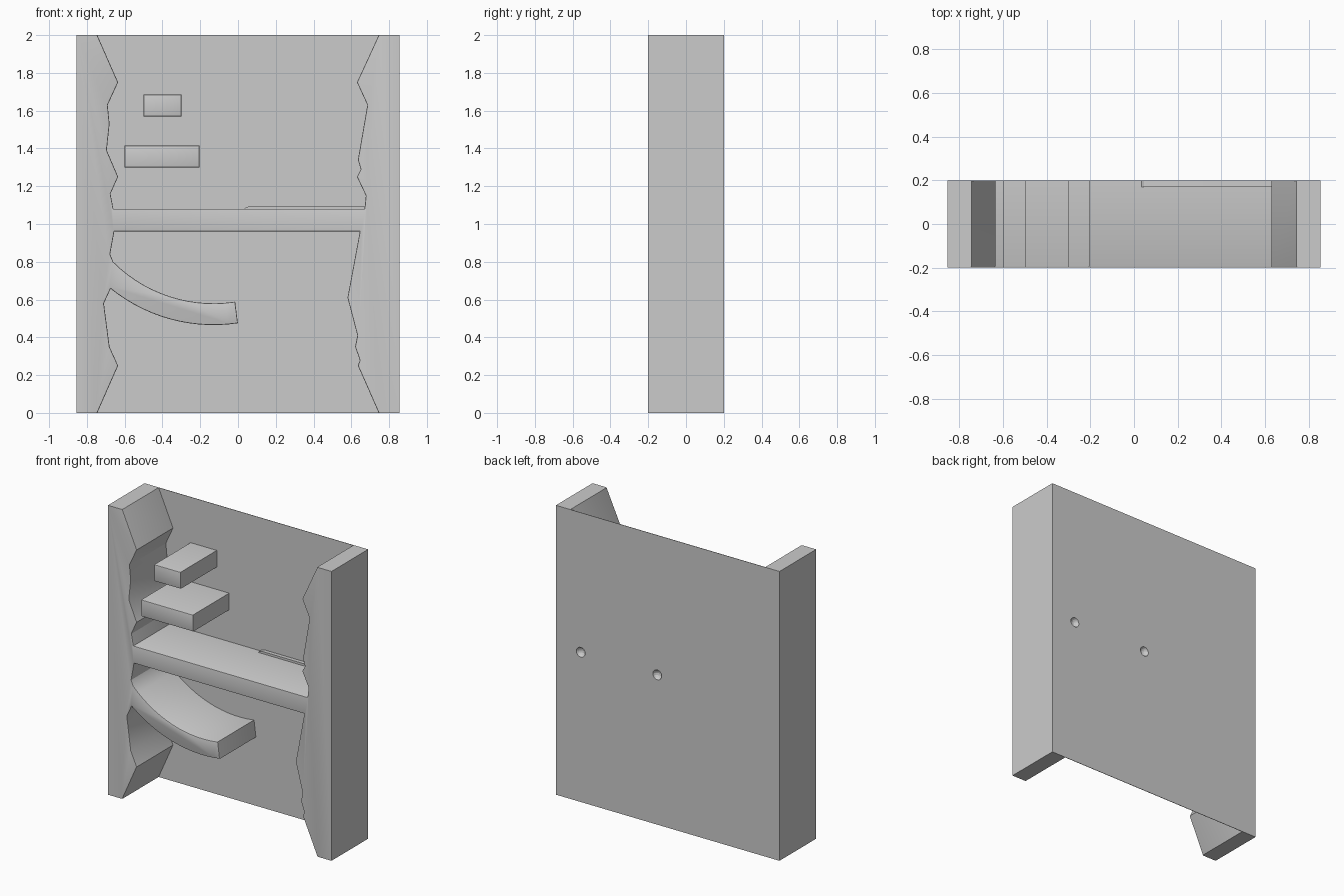
import bpy, bmesh, math

if "Cube" in bpy.data.objects:
    bpy.data.objects.remove(bpy.data.objects["Cube"])

FRONT, BACK = -0.2, 0.2


def extrude_profile(name, pts, y0=FRONT, y1=BACK, bevel=0.006):
    """Extrude an (x, z) outline along y, softening its inner front edges."""
    bm = bmesh.new()
    face = bm.faces.new([bm.verts.new((x, y0, z)) for x, z in pts])
    ext = bmesh.ops.extrude_face_region(bm, geom=[face], use_keep_orig=True)
    for v in ext["geom"]:
        if isinstance(v, bmesh.types.BMVert):
            v.co.y = y1
    bmesh.ops.recalc_face_normals(bm, faces=bm.faces)
    if bevel:
        edges = []
        for e in bm.edges:
            a, b = (v.co for v in e.verts)
            front = a.y < y0 + 1e-5 and b.y < y0 + 1e-5
            outer = (abs(a.x) > 0.8 or abs(b.x) > 0.8)
            if front and not outer:
                edges.append(e)
        bmesh.ops.bevel(bm, geom=edges, offset=bevel, segments=2,
                        profile=0.5, affect='EDGES')
    me = bpy.data.meshes.new(name)
    bm.to_mesh(me)
    bm.free()
    ob = bpy.data.objects.new(name, me)
    bpy.context.collection.objects.link(ob)
    bpy.ops.object.select_all(action='DESELECT')
    ob.select_set(True)
    bpy.context.view_layer.objects.active = ob
    bpy.ops.object.shade_smooth_by_angle(angle=math.radians(30))
    return ob


def rect(x0, x1, z0, z1):
    return [(x0, z0), (x1, z0), (x1, z1), (x0, z1)]


def arc(radius, a0, a1, n=14):
    """Arc hanging below a fixed centre; angles in degrees from straight down."""
    out = []
    for i in range(n + 1):
        a = math.radians(a0 + (a1 - a0) * i / n)
        out.append((-0.13 + radius * math.sin(a), 1.33 - radius * math.cos(a)))
    return out


# Frame outline: rugged side walls, full-width shelf and curved ledge
left_top = [(-0.745, 2), (-0.635, 1.75), (-0.69, 1.63), (-0.68, 1.53),
            (-0.695, 1.39), (-0.635, 1.25), (-0.675, 1.16), (-0.66, 1.08)]
right_side_top = [(0.67, 1.08), (0.677, 1.15), (0.63, 1.25), (0.65, 1.29),
                  (0.635, 1.34), (0.685, 1.63), (0.63, 1.75), (0.745, 2)]
right_side_low = [(0.745, 0), (0.635, 0.25), (0.645, 0.28), (0.62, 0.35),
                  (0.632, 0.41), (0.58, 0.61), (0.645, 0.96)]
left_low = [(-0.655, 0.96), (-0.677, 0.84)]
left_foot = [(-0.71, 0.58), (-0.68, 0.35), (-0.635, 0.25), (-0.745, 0)]
ledge = arc(0.75, -45, 8.8) + arc(0.865, 8.6, -39)
outline = ([(-0.855, 0), (-0.855, 2)] + left_top + right_side_top
           + [(0.855, 2), (0.855, 0)] + right_side_low + left_low
           + ledge + left_foot)
frame = extrude_profile("wall_and_shelf_frame", outline)

# Thin back panel
panel = extrude_profile("back_panel", rect(-0.855, 0.855, 0, 2),
                        BACK - 0.003, BACK, 0)

# Floating steps
extrude_profile("upper_step", rect(-0.5, -0.3, 1.57, 1.685))
extrude_profile("lower_step", rect(-0.6, -0.205, 1.3, 1.415))

# Low raised strip at the back of the shelf
extrude_profile("shelf_strip", [(0.03, 1.075), (0.67, 1.075), (0.67, 1.095),
                                (0.07, 1.095), (0.045, 1.09)], 0.17, BACK, 0)

# Small round dents in the back
for x in (0.08, 0.665):
    bpy.ops.mesh.primitive_uv_sphere_add(segments=16, ring_count=8, radius=0.035,
                                         location=(x, BACK + 0.008, 1.035))
    cutter = bpy.context.object
    cutter.name = "dent_cutter"
    cutter.hide_render = True
    cutter.hide_set(True)
    for ob in (panel, frame):
        mod = ob.modifiers.new("dent", 'BOOLEAN')
        mod.operation = 'DIFFERENCE'
        mod.solver = 'EXACT'
        mod.object = cutter
